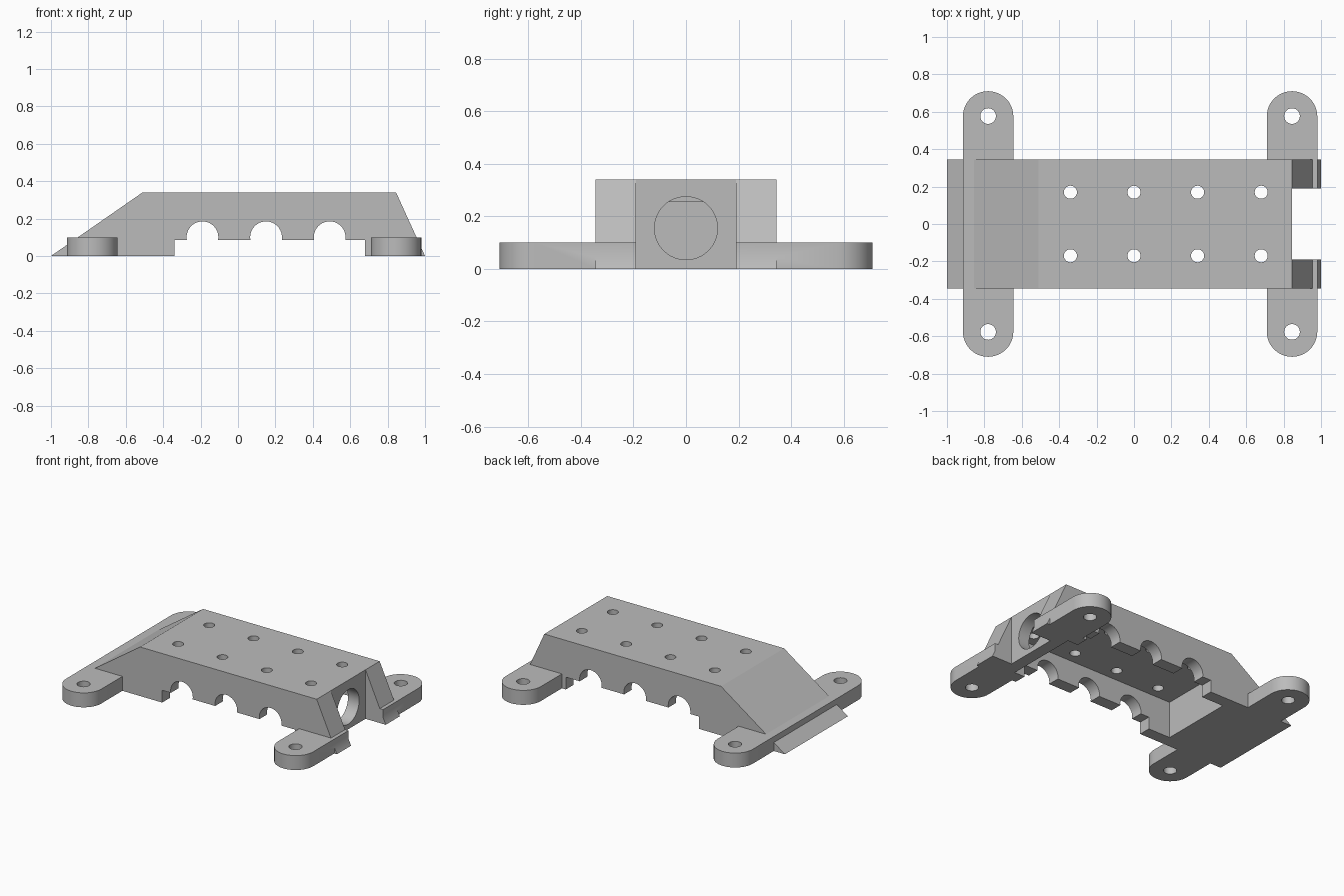
import bpy, bmesh
from math import cos, sin, pi, radians

cube = bpy.data.objects.get("Cube")
if cube:
    bpy.data.objects.remove(cube, do_unlink=True)

grey = bpy.data.materials.new("plain grey")
grey.use_nodes = True
colour = (0.5, 0.5, 0.5, 1)
grey.diffuse_color = colour
grey.node_tree.nodes["Principled BSDF"].inputs["Base Color"].default_value = colour


def prism(name, outline, axis, lo, hi):
    """Extrude a 2D outline along x, y or z."""
    place = {"x": lambda a, b, t: (t, a, b),
             "y": lambda a, b, t: (a, t, b),
             "z": lambda a, b, t: (a, b, t)}[axis]
    bm = bmesh.new()
    base = bm.faces.new([bm.verts.new(place(a, b, lo)) for a, b in outline])
    side = bmesh.ops.extrude_face_region(bm, geom=[base])["geom"]
    shift = place(0, 0, hi - lo)
    bmesh.ops.translate(bm, vec=shift, verts=[v for v in side if isinstance(v, bmesh.types.BMVert)])
    bmesh.ops.recalc_face_normals(bm, faces=bm.faces)
    mesh = bpy.data.meshes.new(name)
    bm.to_mesh(mesh)
    bm.free()
    mesh.materials.append(grey)
    obj = bpy.data.objects.new(name, mesh)
    bpy.context.collection.objects.link(obj)
    return obj


def arc(cx, cy, r, start=0, end=2 * pi, n=40, closed=True):
    steps = n if closed else n + 1
    return [(cx + r * cos(start + (end - start) * i / n),
             cy + r * sin(start + (end - start) * i / n)) for i in range(steps)]


def rect(a0, a1, b0, b1):
    return [(a0, b0), (a1, b0), (a1, b1), (a0, b1)]


def combine(target, tool, operation):
    mod = target.modifiers.new(tool.name, "BOOLEAN")
    mod.operation, mod.solver, mod.object = operation, "EXACT", tool
    bpy.context.view_layer.objects.active = target
    bpy.ops.object.modifier_apply(modifier=mod.name)
    bpy.data.objects.remove(tool, do_unlink=True)


# Sloped housing
body = prism("bracket_housing", [(-1, 0), (1, 0), (0.845, 0.34), (-0.51, 0.34)],
             "y", -0.345, 0.345)

# Rounded mounting bars across each end
bars = (-0.78, 0.845)
for x in bars:
    outline = arc(x, 0.575, 0.135, 0, pi, 24, False) + arc(x, -0.575, 0.135, pi, 2 * pi, 24, False)
    combine(body, prism("mounting_bar", outline, "z", 0, 0.1), "UNION")

# Hollow underside, end slot and round end opening
cuts = [
    prism("cavity", rect(-0.51, 0.76, -0.26, 0.26), "z", -0.1, 0.255),
    prism("end_slot", rect(0.845, 1.2, -0.19, 0.19), "z", -0.1, 0.5),
    prism("end_opening", arc(0, 0.155, 0.12, n=48), "x", 0.6, 0.9),
    prism("side_notch", rect(-0.34, 0.68, -0.1, 0.085), "y", -0.5, 0.5),
]

# Round cable passages through both side walls
for x in (-0.19, 0.15, 0.49):
    cuts.append(prism("side_arch", arc(x, 0.1, 0.085), "y", -0.5, 0.5))

# Roof holes and mounting holes
for side in (-1, 1):
    for i in range(4):
        cuts.append(prism("roof_hole", arc(-0.34 + 0.34 * i, 0.17 * side, 0.035, n=24), "z", 0.2, 0.5))
    for x in bars:
        cuts.append(prism("mounting_hole", arc(x, 0.577 * side, 0.042, n=24), "z", -0.1, 0.2))

for cut in cuts:
    combine(body, cut, "DIFFERENCE")

# Smooth rounds with crisp edges
bpy.ops.object.select_all(action="DESELECT")
body.select_set(True)
bpy.context.view_layer.objects.active = body
bpy.ops.object.shade_smooth_by_angle(angle=radians(30))
